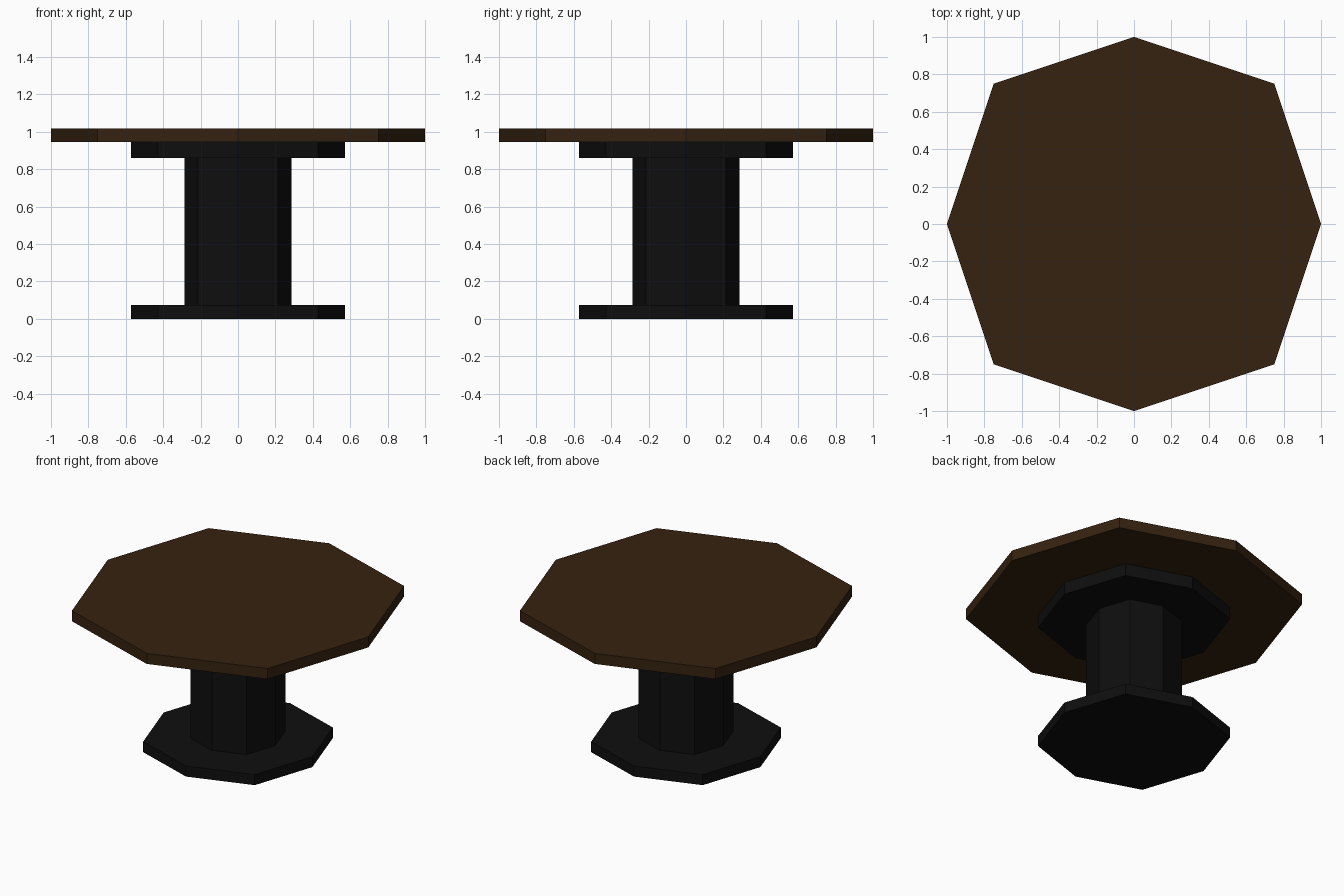
import bpy, bmesh

if "Cube" in bpy.data.objects:
    bpy.data.objects.remove(bpy.data.objects["Cube"])


def material(name, rgb):
    m = bpy.data.materials.new(name)
    m.diffuse_color = (*rgb, 1.0)
    m.use_nodes = True
    m.node_tree.nodes["Principled BSDF"].inputs["Base Color"].default_value = m.diffuse_color
    return m


wood = material("dark_wood", (0.036, 0.016, 0.005))
black = material("black_paint", (0.0045, 0.0045, 0.0045))

# Eight-sided outline: points on the axes, diagonals pushed out to 0.75
OUTLINE = [(1, 0), (.75, .75), (0, 1), (-.75, .75),
           (-1, 0), (-.75, -.75), (0, -1), (.75, -.75)]


def octagon_slab(name, radius, z0, z1, mat):
    bm = bmesh.new()
    base = bm.faces.new([bm.verts.new((x * radius, y * radius, z0)) for x, y in OUTLINE])
    ext = bmesh.ops.extrude_face_region(bm, geom=[base], use_keep_orig=True)
    for v in ext["geom"]:
        if isinstance(v, bmesh.types.BMVert):
            v.co.z = z1
    bmesh.ops.recalc_face_normals(bm, faces=bm.faces)
    mesh = bpy.data.meshes.new(name)
    bm.to_mesh(mesh)
    bm.free()
    mesh.materials.append(mat)
    ob = bpy.data.objects.new(name, mesh)
    bpy.context.collection.objects.link(ob)
    return ob


# Foot, column, support plate and top, stacked from the floor up
octagon_slab("foot", 0.571, 0.0, 0.073, black)
octagon_slab("column", 0.286, 0.073, 0.86, black)
octagon_slab("support_plate", 0.571, 0.86, 0.945, black)
octagon_slab("tabletop", 1.0, 0.945, 1.018, wood)
